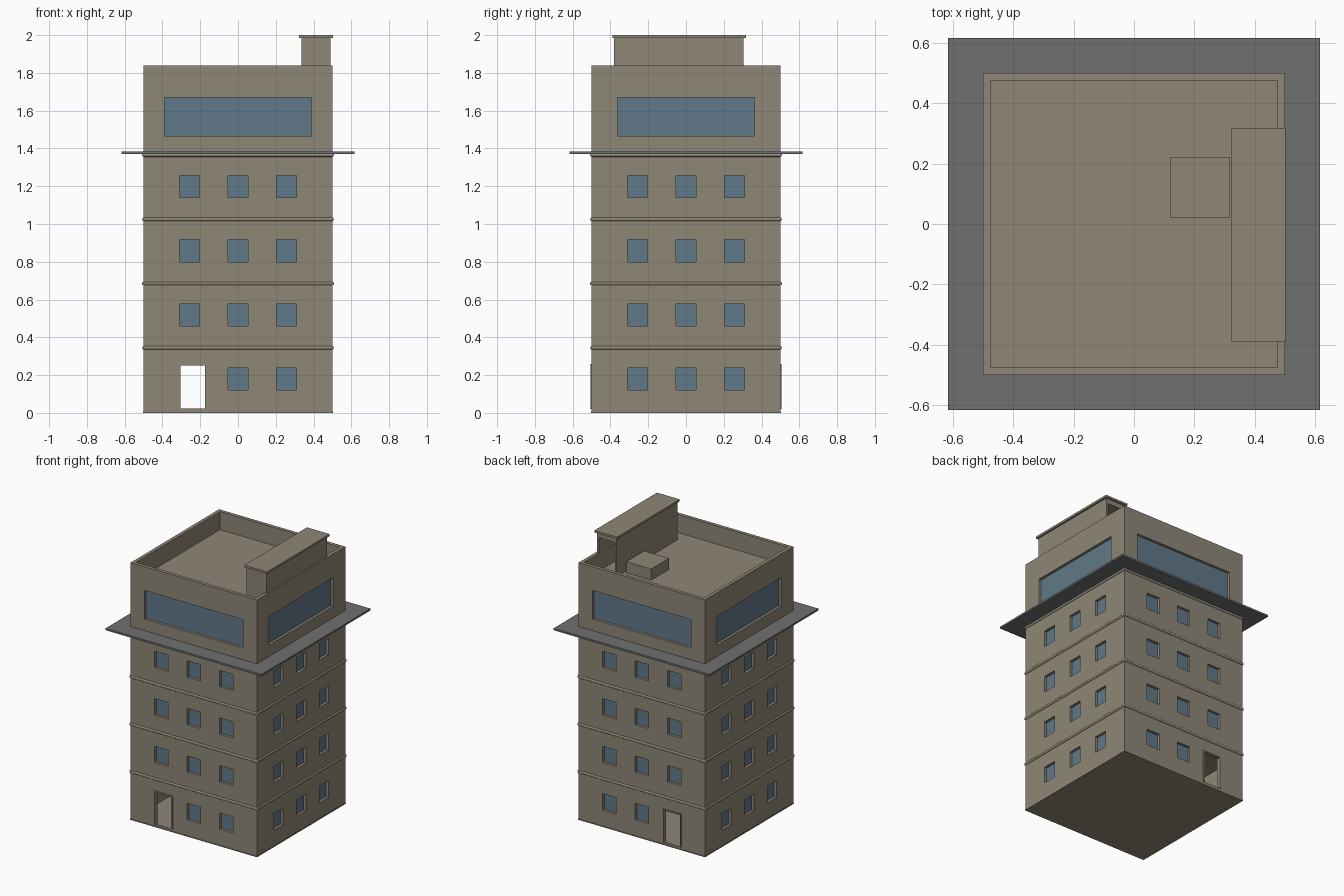
import bpy
import bmesh
import math
from mathutils import Matrix

old = bpy.data.objects.get("Cube")
if old:
    bpy.data.objects.remove(old, do_unlink=True)


def material(name, rgb):
    mat = bpy.data.materials.new(name)
    mat.use_nodes = True
    mat.diffuse_color = (*rgb, 1)
    mat.node_tree.nodes["Principled BSDF"].inputs["Base Color"].default_value = (*rgb, 1)
    return mat


STONE = material("beige stone", (0.275, 0.242, 0.185))
GREY = material("grey canopy", (0.156, 0.162, 0.159))
GLASS = material("blue glass", (0.119, 0.191, 0.25))


def boxes(name, spans, mat):
    """One object made of boxes, each given as (x, y, z) ranges and a turn about z."""
    bm = bmesh.new()
    for (x0, x1), (y0, y1), (z0, z1), turn in spans:
        place = (Matrix.Rotation(turn, 4, 'Z')
                 @ Matrix.Translation(((x0 + x1) / 2, (y0 + y1) / 2, (z0 + z1) / 2))
                 @ Matrix.Diagonal((x1 - x0, y1 - y0, z1 - z0, 1)))
        bmesh.ops.create_cube(bm, size=1, matrix=place)
    mesh = bpy.data.meshes.new(name)
    bm.to_mesh(mesh)
    bm.free()
    mesh.materials.append(mat)
    obj = bpy.data.objects.new(name, mesh)
    bpy.context.collection.objects.link(obj)
    return obj


def box(name, x, y, z, mat=STONE):
    return boxes(name, [(x, y, z, 0)], mat)


def carve(obj, cutters):
    """Subtract the cutters for good and remove them."""
    for cutter in cutters:
        mod = obj.modifiers.new("cut", 'BOOLEAN')
        mod.operation = 'DIFFERENCE'
        mod.solver = 'EXACT'
        mod.object = cutter
        cutter.hide_render = True
    graph = bpy.context.evaluated_depsgraph_get()
    mesh = bpy.data.meshes.new_from_object(obj.evaluated_get(graph))
    obj.modifiers.clear()
    obj.data = mesh
    for cutter in cutters:
        bpy.data.objects.remove(cutter, do_unlink=True)


HALF = 0.5
INNER = 0.475
ROOF = 1.71
DOOR_X = (-0.305, -0.175)
DOOR_TOP = 0.25
STOREY = 0.34

# Window openings on the four walls: front, right, back, left
openings = []
for side in range(4):
    turn = side * math.pi / 2
    for floor in range(4):
        for col in (-1, 0, 1):
            door_col = {0: -1, 2: 1}.get(side)
            if floor == 0 and col == door_col:
                continue
            cx = col * 0.257
            z = 0.12 + floor * STOREY
            openings.append(((cx - 0.052, cx + 0.052), (z, z + 0.117), turn))
    wide = 0.39 if side % 2 == 0 else 0.363
    openings.append(((-wide, wide), (1.465, 1.67), turn))


def wall_boxes(y):
    return [(x, y, z, turn) for x, z, turn in openings]


# Main tower with recesses, ground-floor hall, doorways and sunken roof
tower = box("tower_walls", (-HALF, HALF), (-HALF, HALF), (0, 1.84))
carve(tower, [
    boxes("window_cutter", wall_boxes((-0.6, -0.48)), STONE),
    box("hall_cutter", (-INNER, INNER), (-INNER, INNER), (0.02, 0.325)),
    box("door_cutter", DOOR_X, (-0.6, 0.6), (0.022, DOOR_TOP)),
    box("roof_cutter", (-INNER, INNER), (-INNER, INNER), (ROOF, 2)),
])
boxes("window_panes", wall_boxes((-0.481, -0.477)), GLASS)

# Footing
box("footing", (-0.502, 0.502), (-0.502, 0.502), (0, 0.008))

# Door frames, front and back
for label, y in (("front", -HALF), ("back", HALF)):
    span = (y - 0.006, y + 0.006)
    x0, x1 = DOOR_X
    boxes(label + "_door_frame", [
        ((x0 - 0.01, x0), span, (0.02, DOOR_TOP + 0.01), 0),
        ((x1, x1 + 0.01), span, (0.02, DOOR_TOP + 0.01), 0),
        ((x0, x1), span, (DOOR_TOP, DOOR_TOP + 0.01), 0),
    ], STONE)

# Rounded string courses between storeys
for i in range(4):
    z = 0.345 + i * STOREY
    band = box(f"string_course_{i + 1}", (-0.507, 0.507), (-0.507, 0.507),
               (z - 0.009, z + 0.009))
    bevel = band.modifiers.new("round", 'BEVEL')
    bevel.width = 0.007
    bevel.segments = 3
    for face in band.data.polygons:
        face.use_smooth = True
    band.modifiers.new("normals", 'WEIGHTED_NORMAL')

# Projecting canopy
box("canopy", (-0.617, 0.617), (-0.617, 0.617), (1.37, 1.383), GREY)

# Rooftop stair house, open at the back
hut = box("stair_house", (0.335, 0.49), (-0.38, 0.305), (ROOF - 0.005, 1.987))
carve(hut, [box("hut_cutter", (0.35, 0.476), (-0.365, 0.4), (ROOF + 0.002, 1.95))])
box("stair_house_roof", (0.323, 0.503), (-0.39, 0.318), (1.985, 2))

# Rooftop equipment box
box("roof_box", (0.12, 0.318), (0.022, 0.222), (ROOF - 0.005, 1.79))
